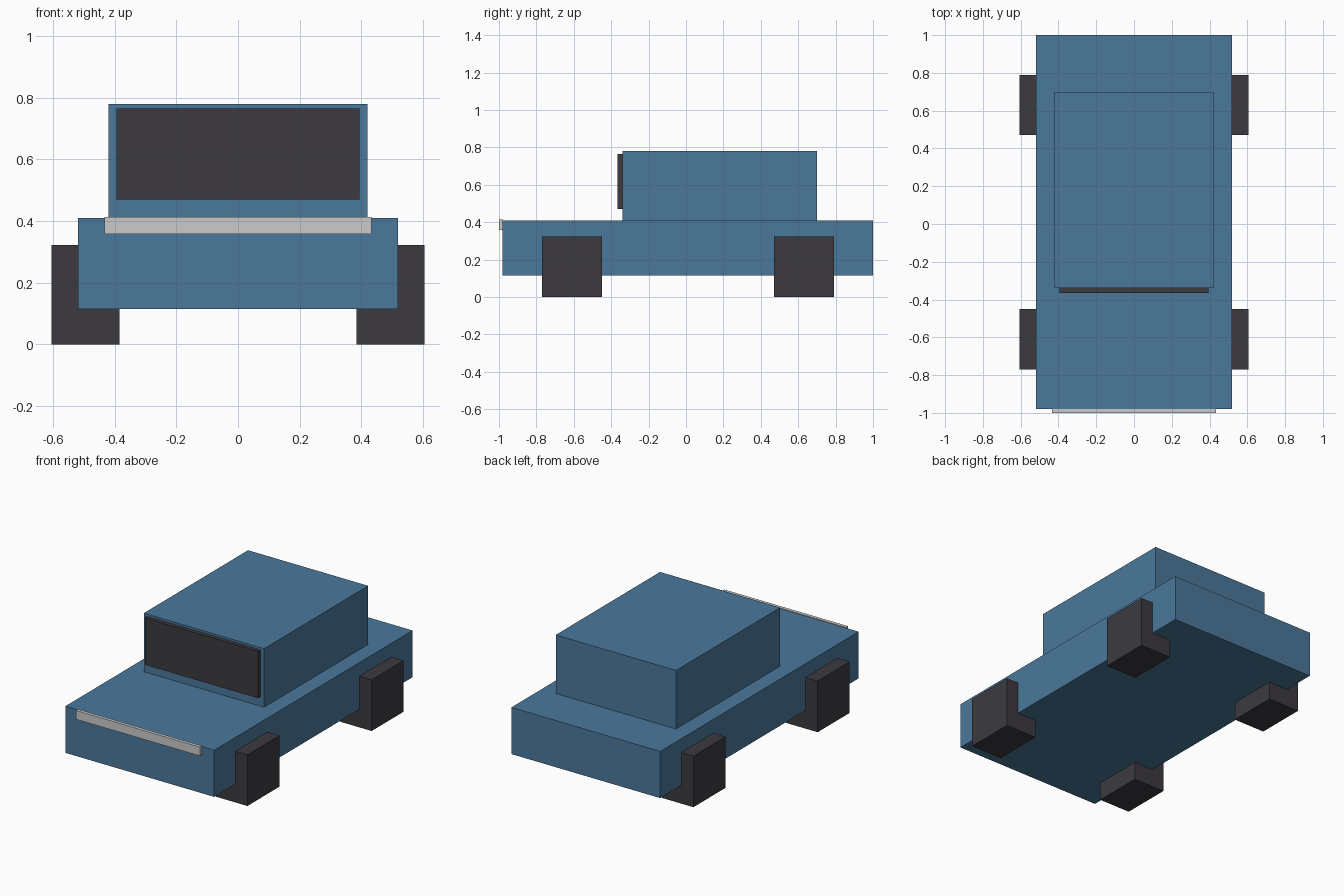
import bpy
import bmesh
from mathutils import Vector

if "Cube" in bpy.data.objects:
    bpy.data.objects.remove(bpy.data.objects["Cube"])


def material(name, color):
    mat = bpy.data.materials.new(name)
    mat.diffuse_color = (*color, 1.0)
    mat.use_nodes = True
    mat.node_tree.nodes["Principled BSDF"].inputs["Base Color"].default_value = mat.diffuse_color
    return mat


def box(name, low, high, mat=None):
    low, high = Vector(low), Vector(high)
    size, centre = high - low, (low + high) / 2
    bm = bmesh.new()
    bmesh.ops.create_cube(bm, size=1.0)
    bmesh.ops.scale(bm, vec=size, verts=bm.verts)
    mesh = bpy.data.meshes.new(name)
    bm.to_mesh(mesh)
    bm.free()
    if mat:
        mesh.materials.append(mat)
    obj = bpy.data.objects.new(name, mesh)
    obj.location = centre
    bpy.context.collection.objects.link(obj)
    return obj


blue = material("blue_paint", (0.07, 0.19, 0.33))
dark = material("dark_rubber_glass", (0.045, 0.042, 0.05))

# Lower body and cabin
box("car_body", (-0.52, -0.98, 0.115), (0.52, 1.0, 0.41), blue)
box("cabin", (-0.42, -0.34, 0.41), (0.42, 0.70, 0.78), blue)

# Windscreen on the cabin front
box("windscreen", (-0.395, -0.365, 0.47), (0.395, -0.34, 0.766), dark)

# Light bar along the top of the nose
box("front_light_bar", (-0.433, -1.0, 0.358), (0.433, -0.979, 0.414))

# Four block wheels, partly inside the body
for end, y in (("front", -0.61), ("rear", 0.63)):
    for side, x in (("left", -0.495), ("right", 0.495)):
        box(f"{end}_{side}_wheel", (x - 0.11, y - 0.16, 0.0),
            (x + 0.11, y + 0.16, 0.323), dark)
